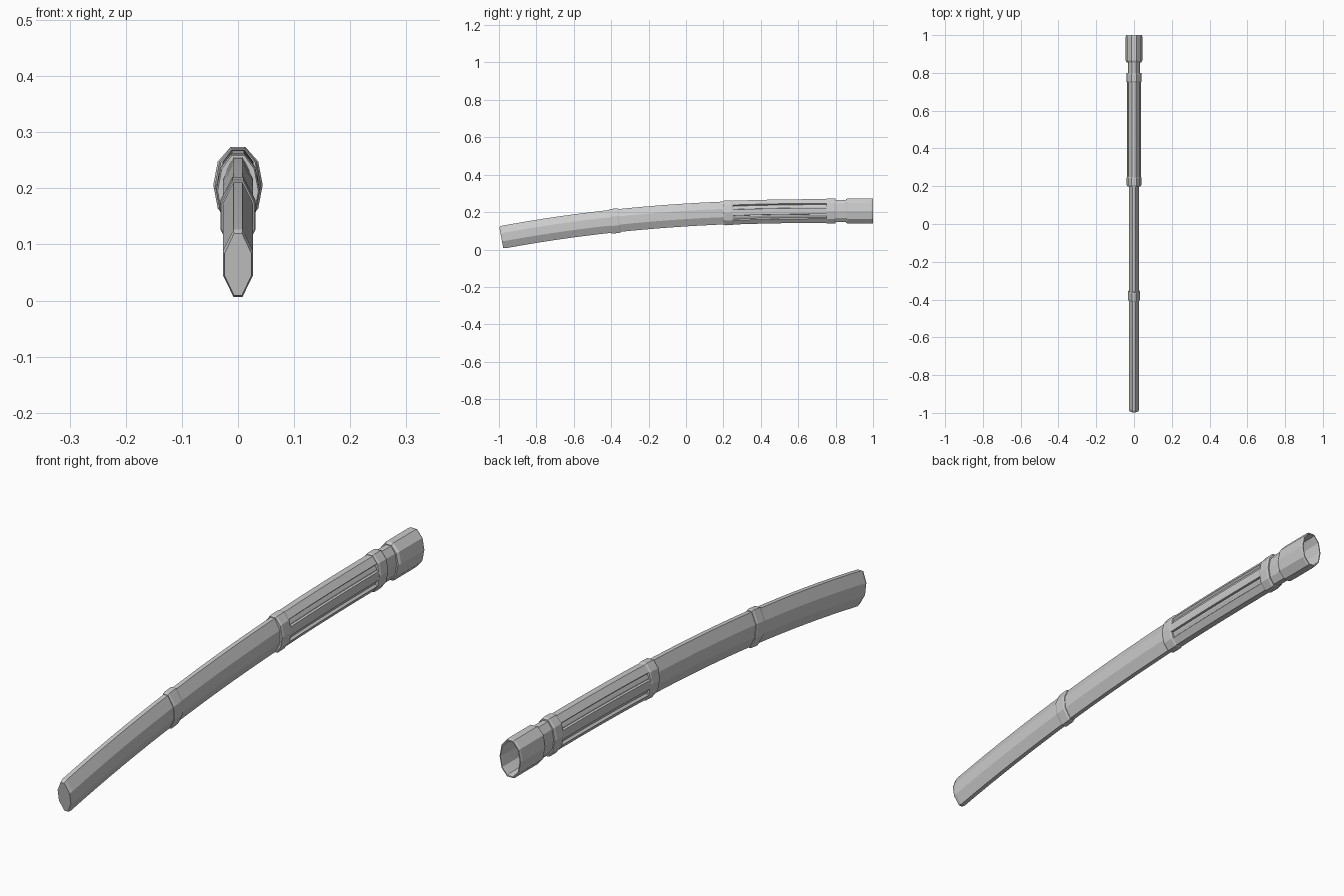
import bpy, bmesh, math

if "Cube" in bpy.data.objects:
    bpy.data.objects.remove(bpy.data.objects["Cube"])


def spine(y):
    """Height and slope angle of the curved centre line."""
    t = max(0.0, (0.8 - y) / 1.785)
    return 0.206 - 0.141 * t ** 2.36, math.atan(0.141 * 2.36 / 1.785 * t ** 1.36)


def section(quarter):
    """Mirror a top-to-side quarter profile into a full closed loop."""
    right = quarter + [(x, -z) for x, z in reversed(quarter) if z > 1e-6]
    return right + [(-x, z) for x, z in reversed(right)]


def loft(name, quarter, rings):
    """Sweep a profile along the spine; rings = (y, width scale, height scale)."""
    prof = section(quarter)
    bm = bmesh.new()
    loops = []
    for y, sx, sz in rings:
        h, a = spine(y)
        loops.append([bm.verts.new((x * sx, y - z * sz * math.sin(a), h + z * sz * math.cos(a)))
                      for x, z in prof])
    n = len(prof)
    for p, q in zip(loops, loops[1:]):
        for i in range(n):
            j = (i + 1) % n
            bm.faces.new((p[i], p[j], q[j], q[i]))
    bm.faces.new(loops[0])
    bm.faces.new(loops[-1])
    bmesh.ops.recalc_face_normals(bm, faces=bm.faces)
    me = bpy.data.meshes.new(name)
    bm.to_mesh(me)
    bm.free()
    ob = bpy.data.objects.new(name, me)
    bpy.context.collection.objects.link(ob)
    bpy.ops.object.select_all(action='DESELECT')
    ob.select_set(True)
    bpy.context.view_layer.objects.active = ob
    bpy.ops.object.shade_smooth_by_angle(angle=math.radians(14))
    return ob


def band_rings(y0, y1):
    c = 0.008
    return [(y0, .93, .96), (y0 + c, 1, 1), (y1 - c, 1, 1), (y1, .93, .96)]


def span(y0, y1, n):
    return [(y0 + (y1 - y0) * i / n, 1, 1) for i in range(n + 1)]


octagon = [(.008, .061), (.027, .022)]
decagon = [(.013, .068), (.036, .042), (.044, 0)]

# Long curved sheath body with a chamfered tip
loft("sheath_body", octagon, [(-.988, .88, .92)] + span(-.976, .22, 16))

# Narrow band around the lower body
loft("lower_band", [(.010, .066), (.031, .025)], band_rings(-.405, -.355))

# Upper sleeve with four long grooves between its plates
grooved = [(.011, .0635), (.028, .041), (.021, .034), (.027, .022),
           (.027, .017), (.0355, .016), (.037, 0)]
loft("grooved_sleeve", grooved, span(.22, .78, 8))

# Bands closing both ends of the sleeve
loft("sleeve_band_front", [(.012, .066), (.031, .041), (.039, 0)], band_rings(.2, .252))
loft("sleeve_band_rear", [(.012, .068), (.033, .042), (.041, 0)], band_rings(.75, .8))

# Recessed neck
loft("neck", [(.010, .060), (.027, .037), (.033, 0)], span(.78, .87, 1))

# Hollow mouth collar
loft("mouth_collar", decagon, [
    (.855, .88, .92), (.865, 1, 1), (.992, 1, 1), (1, .95, .97),
    (1, .87, .91), (.99, .83, .88), (.868, .80, .85)])
